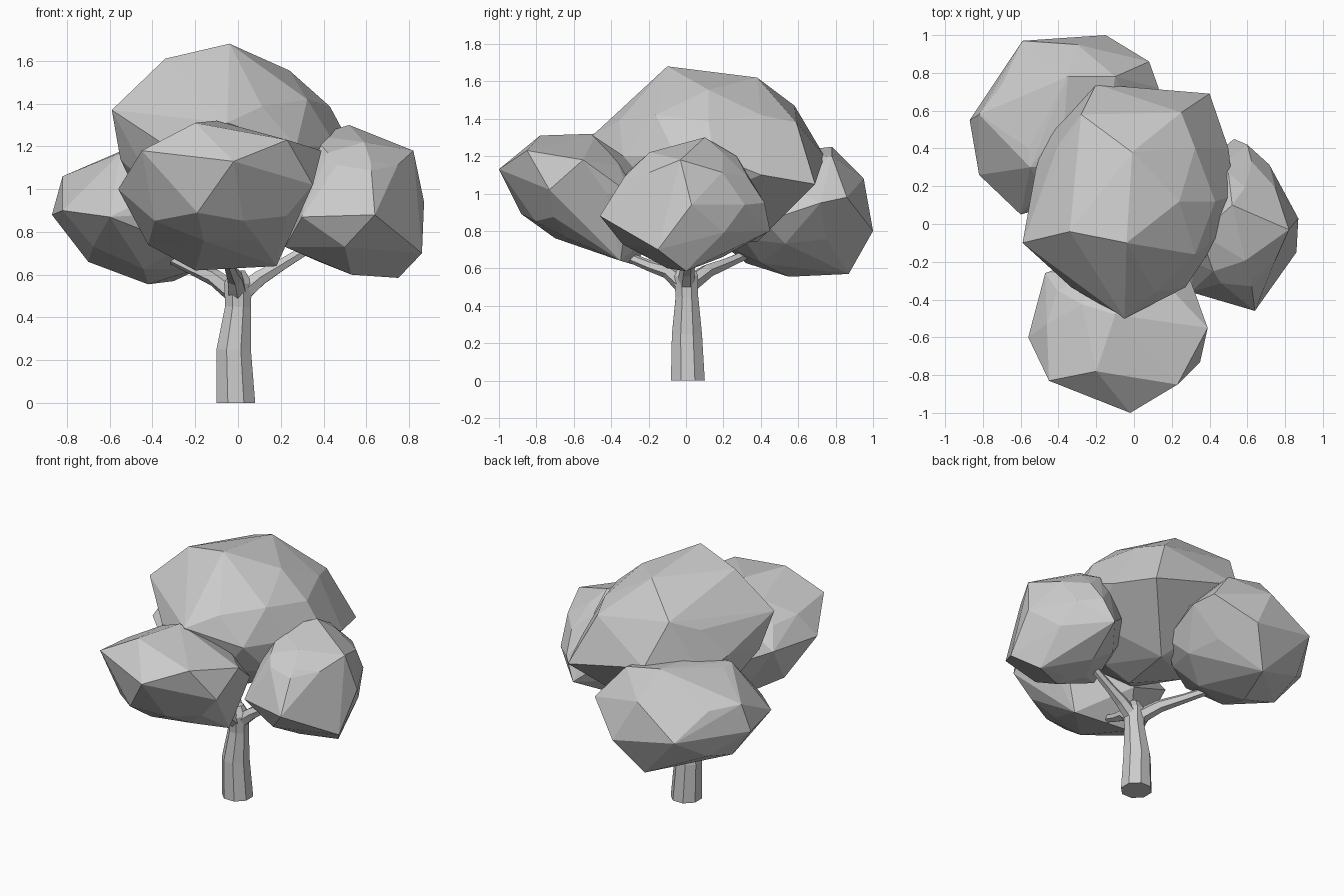
import bpy, bmesh, math
from mathutils import Vector


def finish(bm, name):
    bmesh.ops.recalc_face_normals(bm, faces=bm.faces)
    mesh = bpy.data.meshes.new(name)
    bm.to_mesh(mesh)
    bm.free()
    bpy.context.collection.objects.link(bpy.data.objects.new(name, mesh))


def foliage(name, centre, radii, bumps):
    """Faceted clump: coarse ellipsoid wrapped together with its corner bumps."""
    bm = bmesh.new()
    bmesh.ops.create_icosphere(bm, subdivisions=2, radius=0.97)
    bmesh.ops.delete(bm, geom=bm.edges[:], context='EDGES_FACES')
    for v in bm.verts:
        v.co = Vector(centre) + Vector([a * b for a, b in zip(v.co, radii)])
    for p in bumps:
        bm.verts.new(p)
    bmesh.ops.convex_hull(bm, input=bm.verts[:])
    loose = [v for v in bm.verts if not v.link_faces]
    bmesh.ops.delete(bm, geom=loose, context='VERTS')
    bmesh.ops.dissolve_limit(bm, angle_limit=math.radians(5),
                             verts=bm.verts[:], edges=bm.edges[:])
    finish(bm, name)


def limb(name, path, sides):
    """Tapered tube along (x, y, z, radius) points."""
    bm = bmesh.new()
    pts = [Vector(p[:3]) for p in path]
    rings = []
    for i, p in enumerate(pts):
        d = pts[min(i + 1, len(pts) - 1)] - pts[max(i - 1, 0)]
        if i == 0 and p.z == 0:
            d = Vector((0, 0, 1))
        q = Vector((0, 0, 1)).rotation_difference(d.normalized())
        ring = []
        for k in range(sides):
            a = math.tau * (k + 0.5) / sides
            ring.append(bm.verts.new(p + q @ Vector((math.cos(a), math.sin(a), 0)) * path[i][3]))
        rings.append(ring)
    for a, b in zip(rings, rings[1:]):
        for k in range(sides):
            j = (k + 1) % sides
            bm.faces.new((a[k], a[j], b[j], b[k]))
    bm.faces.new(rings[0][::-1])
    bm.faces.new(rings[-1])
    finish(bm, name)


# Trunk and forked branches
limb("trunk", [(-0.01, 0.01, 0, 0.098), (-0.02, 0.005, 0.25, 0.087),
               (0, 0.005, 0.45, 0.065), (0, 0, 0.56, 0.07), (0, 0, 0.62, 0.035)], 8)
ends = {"right": (0.34, 0.02, 0.73), "back_left": (-0.36, 0.38, 0.70),
        "front": (-0.05, -0.33, 0.67)}
for side, (x, y, z) in ends.items():
    limb("branch_" + side, [(0, 0, 0.5, 0.05), (x * 0.3, y * 0.3, 0.585, 0.04),
                            (x * 0.6, y * 0.6, 0.26 + 0.53 * z, 0.03),
                            (x, y, z, 0.025)], 6)

# Crown
foliage("foliage_top", (-0.03, 0.12, 1.2), (0.53, 0.58, 0.43), [
    (-0.04, -0.1, 1.68), (-0.01, 0.38, 1.62), (-0.34, -0.04, 1.61),
    (-0.59, -0.1, 1.37), (-0.05, -0.5, 1.31), (0.25, 0.59, 1.38),
    (-0.28, 0.58, 1.47), (0.25, 0.05, 1.52), (0.4, 0.69, 1.05),
    (0.53, 0.15, 1.2), (-0.2, 0.74, 1.2), (-0.46, 0.48, 1.12),
    (0.1, 0.38, 0.74), (0.02, -0.02, 0.76), (-0.55, 0.0, 1.14),
    (0.5, 0.4, 1.1)])

# Front clump
foliage("foliage_front", (-0.09, -0.53, 1.0), (0.45, 0.35, 0.29), [
    (-0.02, -1.0, 1.13), (-0.45, -0.83, 1.18), (0.23, -0.85, 1.23),
    (-0.2, -0.78, 1.31), (-0.1, -0.48, 1.32), (0.39, -0.55, 1.18),
    (-0.56, -0.6, 1.0), (-0.19, -0.88, 0.89), (0.18, -0.35, 0.64),
    (-0.2, -0.28, 0.62), (0.35, -0.73, 1.02), (-0.42, -0.45, 0.74),
    (-0.47, -0.26, 1.0), (0.3, -0.3, 1.0), (-0.1, -0.12, 0.82)])

# Right clump
foliage("foliage_right", (0.54, 0, 0.94), (0.31, 0.4, 0.34), [
    (0.64, -0.46, 0.88), (0.82, -0.03, 1.18), (0.52, 0.1, 1.3),
    (0.87, 0.03, 0.94), (0.86, -0.15, 0.7), (0.75, 0, 0.585),
    (0.53, -0.1, 0.6), (0.22, -0.12, 0.73), (0.53, 0.45, 0.8),
    (0.3, -0.36, 0.87), (0.62, -0.29, 1.13), (0.6, 0.42, 0.95),
    (0.35, -0.05, 1.25), (0.5, 0.27, 1.2), (0.18, 0.1, 0.95),
    (0.5, -0.34, 0.73), (0.42, -0.25, 1.17)])

# Back left clump
foliage("foliage_back_left", (-0.37, 0.53, 0.9), (0.46, 0.43, 0.33), [
    (-0.87, 0.55, 0.88), (-0.82, 0.26, 0.9), (-0.82, 0.58, 1.06),
    (-0.59, 0.97, 0.88), (-0.15, 1.0, 0.8), (-0.35, 0.78, 1.25),
    (0.13, 0.72, 0.95), (-0.3, 0.87, 0.57), (-0.42, 0.55, 0.555),
    (-0.7, 0.5, 0.66), (-0.6, 0.05, 0.87), (-0.55, 0.3, 1.17),
    (0.09, 0.42, 0.85), (0.08, 0.86, 0.98), (-0.1, 0.78, 1.2), (-0.3, 0.95, 1.08)])
